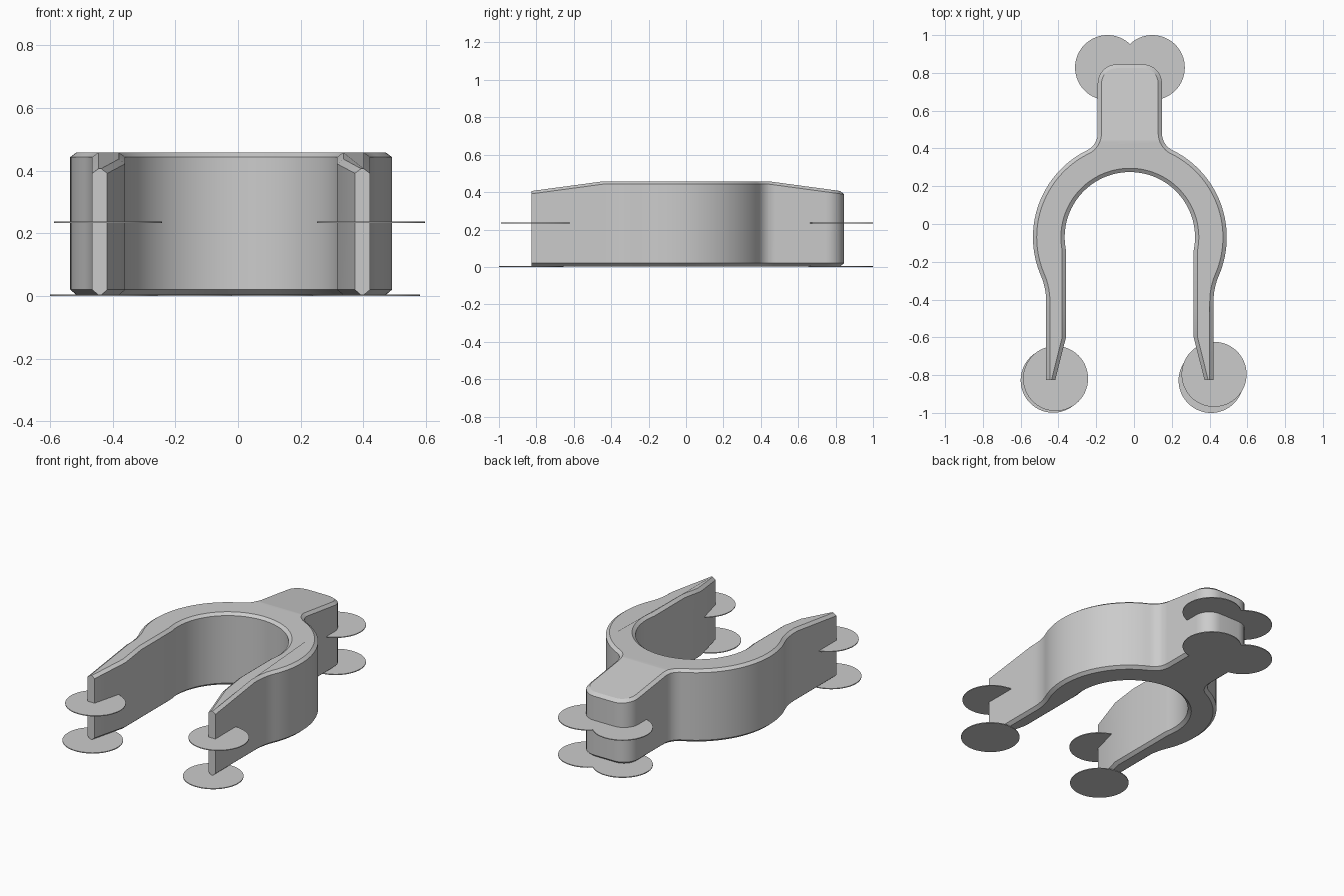
import bpy, bmesh, math
from mathutils import Vector

if "Cube" in bpy.data.objects:
    bpy.data.objects.remove(bpy.data.objects["Cube"])

CX = -0.022          # clip centreline
RC = -0.07           # ring centre y
END = -0.825         # front end of the legs
CH = 0.02            # chamfer width

grey = bpy.data.materials.new("light grey plastic")
grey.diffuse_color = (0.6, 0.6, 0.6, 1)
grey.use_nodes = True
grey.node_tree.nodes["Principled BSDF"].inputs["Base Color"].default_value = grey.diffuse_color


def arc(cx, cy, r, a0, a1, n):
    """Points on an arc, angles in degrees."""
    return [(cx + r * math.cos(math.radians(a0 + (a1 - a0) * i / n)),
             cy + r * math.sin(math.radians(a0 + (a1 - a0) * i / n))) for i in range(n + 1)]


def inset(points, d):
    """Mitred inward offset of a clockwise outline; leg ends stay flush."""
    out = []
    for i, p in enumerate(points):
        a, b, c = Vector(points[i - 1]), Vector(p), Vector(points[(i + 1) % len(points)])
        u, v = (b - a).normalized(), (c - b).normalized()
        n1, n2 = Vector((u.y, -u.x)), Vector((v.y, -v.x))
        if abs(p[1] - END) < 1e-5:
            side = n1 if abs(a.y - END) > 1e-5 else n2
            out.append((b.x + d * side.x, END))
        else:
            q = b + (n1 + n2) * (d / (1 + n1.dot(n2)))
            out.append((q.x, q.y))
    return out


def finish(bm, name, smooth=True):
    bmesh.ops.recalc_face_normals(bm, faces=bm.faces[:])
    mesh = bpy.data.meshes.new(name)
    bm.to_mesh(mesh)
    bm.free()
    mesh.materials.append(grey)
    obj = bpy.data.objects.new(name, mesh)
    bpy.context.collection.objects.link(obj)
    bpy.ops.object.select_all(action='DESELECT')
    obj.select_set(True)
    bpy.context.view_layer.objects.active = obj
    bpy.ops.object.shade_smooth_by_angle(angle=math.radians(25))
    return obj


# Right half of the outline: tab corner, fillet, ring, fillet, leg, inner arch
ring_top = math.degrees(math.atan2(0.55, 0.27))
ring_low = math.degrees(math.atan2(-0.34, 0.791))
half = arc(0.07, 0.745, 0.10, 90, 0, 8)
half += arc(0.27, 0.48, 0.10, 180, 180 + ring_top, 8)
half += arc(0, RC, 0.513, ring_top, ring_low, 30)[1:]
half += arc(0.791, -0.41, 0.348, 180 + ring_low, 180, 8)[1:]
half += [(0.443, END), (0.395, END), (0.338, -0.60)]
half += arc(0, RC, 0.345, -11.6, 90, 30)
outline = half + [(-x, y) for x, y in reversed(half[:-1])]
outline = [(x + CX, y) for x, y in outline]
small = inset(outline, CH)

# Clip body: chamfered prism whose top slopes down towards both ends
bm = bmesh.new()
loops = [[bm.verts.new((x, y, z)) for x, y in pts] for pts, z in
         ((small, 0.003), (outline, 0.02), (outline, 0.443), (small, 0.458))]
count = len(outline)
for low, high in zip(loops, loops[1:]):
    for i in range(count):
        j = (i + 1) % count
        bm.faces.new((low[i], low[j], high[j], high[i]))
bm.faces.new(loops[0])
bm.faces.new(loops[-1])
for y in (-0.44, 0.44):
    bmesh.ops.bisect_plane(bm, geom=bm.verts[:] + bm.edges[:] + bm.faces[:],
                           plane_co=(0, y, 0), plane_no=(0, 1, 0))
for v in bm.verts:
    if v.co.z > 0.3:
        v.co.z -= 0.135 * max(0, abs(v.co.y) - 0.44)
finish(bm, "clip_body")


# Thin anchor discs at the leg tips and the tab, on two levels
def disc(name, x, y, z):
    d = bmesh.new()
    bmesh.ops.create_cone(d, cap_ends=True, segments=64, radius1=0.172, radius2=0.172, depth=0.005)
    bmesh.ops.translate(d, verts=d.verts[:], vec=(x, y, z))
    finish(d, name)


LOW, MID = 0.0025, 0.235
disc("left_leg_lower_disc", -0.428, -0.827, LOW)
disc("left_leg_upper_disc", -0.415, -0.818, MID)
disc("right_leg_lower_disc", 0.408, -0.828, LOW)
disc("right_leg_upper_disc", 0.424, -0.796, MID)
for level, z in (("lower", LOW), ("upper", MID)):
    disc("tab_left_" + level + "_disc", -0.14, 0.828, z)
    disc("tab_right_" + level + "_disc", 0.097, 0.828, z)
